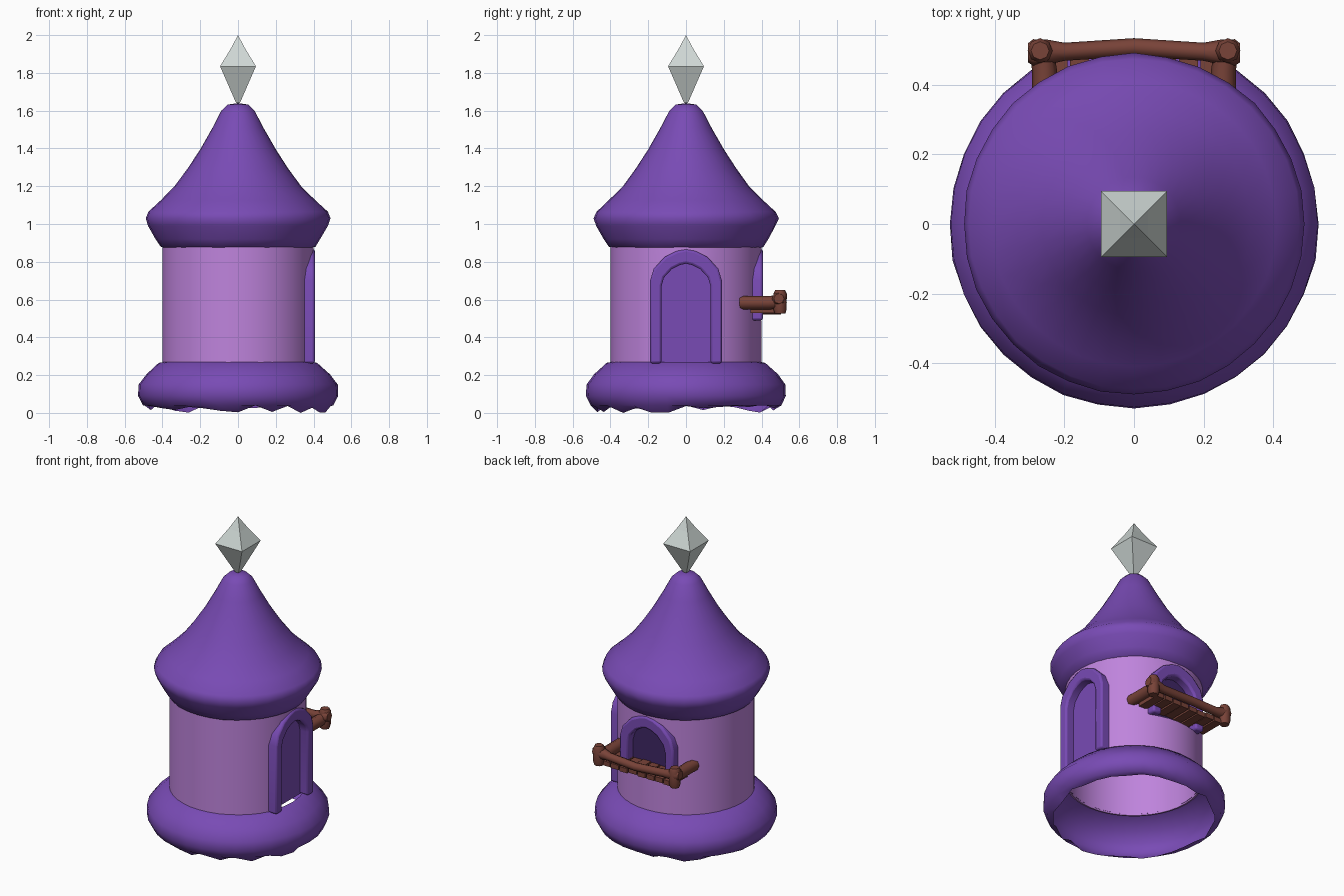
import bpy, bmesh, math, random
from mathutils import Vector

random.seed(4)
cube = bpy.data.objects.get("Cube")
if cube:
    bpy.data.objects.remove(cube, do_unlink=True)


def material(name, rgb):
    m = bpy.data.materials.new(name)
    m.use_nodes = True
    m.diffuse_color = (*rgb, 1)
    m.node_tree.nodes["Principled BSDF"].inputs["Base Color"].default_value = (*rgb, 1)
    return m


purple = material("purple", (0.19, 0.07, 0.46))
lilac = material("lilac", (0.52, 0.23, 0.72))
brown = material("brown", (0.19, 0.056, 0.04))
silver = material("silver", (0.62, 0.68, 0.66))
shadow = material("dark purple", (0.05, 0.02, 0.13))


def finish(obj, mat, angle=None):
    obj.data.materials.append(mat)
    if angle:
        bpy.ops.object.select_all(action='DESELECT')
        obj.select_set(True)
        bpy.context.view_layer.objects.active = obj
        bpy.ops.object.shade_smooth_by_angle(angle=math.radians(angle))
    return obj


def to_object(name, bm):
    bmesh.ops.remove_doubles(bm, verts=bm.verts, dist=0.0005)
    bmesh.ops.recalc_face_normals(bm, faces=bm.faces)
    mesh = bpy.data.meshes.new(name)
    bm.to_mesh(mesh)
    bm.free()
    obj = bpy.data.objects.new(name, mesh)
    bpy.context.collection.objects.link(obj)
    return obj


def lathe(name, profile, sides, start=0.0, rag=0.0, wobble=0.0, closed=False):
    """Revolve (radius, height) points; rag roughens the last ring."""
    bm = bmesh.new()
    rings = []
    for i, (r, z) in enumerate(profile):
        ring = []
        for k in range(sides):
            a = start + math.tau * k / sides
            rr = r * (1 + random.uniform(-wobble, wobble))
            zz = z + (random.uniform(-rag, rag) if i == len(profile) - 1 else 0)
            ring.append(bm.verts.new((rr * math.cos(a), rr * math.sin(a), zz)))
        rings.append(ring)
    pairs = list(zip(rings, rings[1:]))
    if closed:
        pairs.append((rings[-1], rings[0]))
    for p, q in pairs:
        for k in range(sides):
            n = (k + 1) % sides
            bm.faces.new((p[k], p[n], q[n], q[k]))
    return to_object(name, bm)


def arch(half, bottom, spring, top):
    """Open pointed-arch outline as (y, z) points, from foot to foot."""
    curve = [(1, 0), (0.9, 0.38), (0.58, 0.76), (0.25, 0.94)]
    side = [(half, bottom)] + [(half * u, spring + (top - spring) * v) for u, v in curve]
    return side + [(0, top)] + [(-y, z) for y, z in reversed(side)]


def prism(name, outline, x0, x1):
    bm = bmesh.new()
    face = bm.faces.new([bm.verts.new((x0, y, z)) for y, z in outline])
    out = bmesh.ops.extrude_face_region(bm, geom=[face])["geom"]
    bmesh.ops.translate(bm, vec=(x1 - x0, 0, 0),
                        verts=[g for g in out if isinstance(g, bmesh.types.BMVert)])
    return to_object(name, bm)


def arch_opening(name, wall, turn, bottom, panel_mat):
    """Cut a niche in the wall, then add its frame and recessed panel."""
    outer = arch(0.19, bottom, 0.70, 0.868)
    inner = arch(0.13, bottom, 0.67, 0.79)
    middle = arch(0.15, bottom, 0.68, 0.82)
    cutter = prism(name + "_cutter", middle, 0.2, 0.6)
    cutter.rotation_euler.z = turn
    cutter.hide_render = True
    cutter.hide_set(True)
    mod = wall.modifiers.new(name, 'BOOLEAN')
    mod.object = cutter
    mod.solver = 'EXACT'
    panel = prism(name + "_panel", middle, 0.335, 0.35)
    finish(panel, panel_mat)
    # frame ring between the two outlines
    outline = outer + inner[::-1]
    bm = bmesh.new()
    n = len(outer)
    loops = [[[bm.verts.new((x, y, z)) for y, z in o] for o in (outer, inner)]
             for x in (0.335, 0.407)]
    (bo, bi), (fo, fi) = loops
    for a, b in ((fo, fi), (bo, bi), (fo, bo), (fi, bi)):
        for k in range(n - 1):
            bm.faces.new((a[k], a[k + 1], b[k + 1], b[k]))
    for k in (0, n - 1):
        bm.faces.new((fo[k], fi[k], bi[k], bo[k]))
    frame = to_object(name + "_frame", bm)
    bevel = frame.modifiers.new("soft edges", 'BEVEL')
    bevel.width = 0.012
    bevel.segments = 2
    finish(frame, purple, 40)
    for o in (panel, frame):
        o.rotation_euler.z = turn


def log(name, points):
    """Tapered round log along (x, y, z, radius) points."""
    bm = bmesh.new()
    rings = []
    axis = (Vector(points[-1][:3]) - Vector(points[0][:3])).normalized()
    rot = axis.to_track_quat('Z', 'Y')
    for x, y, z, r in points:
        ring = []
        for k in range(8):
            a = math.tau * k / 8
            ring.append(bm.verts.new(Vector((x, y, z)) + rot @ Vector((r * math.cos(a), r * math.sin(a), 0))))
        rings.append(ring)
    for p, q in zip(rings, rings[1:]):
        for k in range(8):
            bm.faces.new((p[k], p[(k + 1) % 8], q[(k + 1) % 8], q[k]))
    bm.faces.new(rings[0])
    bm.faces.new(rings[-1])
    return finish(to_object(name, bm), brown, 50)


# Round wall, base skirt and roof
wall = lathe("wall", [(0.40, 0.26), (0.40, 0.88), (0.39, 0.88), (0.39, 0.26)], 40, closed=True)
finish(wall, lilac, 30)
base = lathe("base_skirt", [(0.39, 0.27), (0.42, 0.265), (0.485, 0.205), (0.527, 0.15),
                            (0.53, 0.09), (0.505, 0.04), (0.47, 0.022)], 32, rag=0.022, wobble=0.004)
finish(base, purple, 60)
roof = lathe("roof", [(0, 1.64), (0.055, 1.632), (0.088, 1.60), (0.135, 1.51), (0.20, 1.395),
                      (0.265, 1.295), (0.335, 1.20), (0.41, 1.125), (0.475, 1.065), (0.49, 1.03),
                      (0.475, 0.99), (0.435, 0.92), (0.41, 0.88), (0.385, 0.872)],
             32, rag=0.004, wobble=0.004)
finish(roof, purple, 60)

# Four-sided crystal on the tip
d = math.sqrt(2)
crystal = lathe("crystal_finial", [(0, 2.0), (0.04 * d, 1.925), (0.095 * d, 1.835),
                                   (0.012 * d, 1.645), (0, 1.635)], 4, start=math.pi / 4)
finish(crystal, silver)

# Door on the left side, balcony window at the back
arch_opening("door", wall, 0, 0.262, purple)
arch_opening("window", wall, math.pi / 2, 0.49, shadow)

# Balcony rails
log("balcony_front_rail", [(-0.305, 0.492, 0.605, 0.027), (-0.29, 0.493, 0.605, 0.038),
                           (-0.25, 0.494, 0.60, 0.036), (-0.2, 0.495, 0.592, 0.026),
                           (0, 0.508, 0.585, 0.026), (0.2, 0.495, 0.592, 0.026),
                           (0.25, 0.494, 0.60, 0.036), (0.29, 0.493, 0.605, 0.038),
                           (0.305, 0.492, 0.605, 0.027)])
for side, label in ((1, "left"), (-1, "right")):
    x = side * 0.257
    log(f"balcony_{label}_rail", [(x, 0.285, 0.583, 0.036), (x, 0.44, 0.583, 0.036),
                                  (x * 1.03, 0.5, 0.59, 0.034)])
    log(f"balcony_{label}_post", [(x * 1.05, 0.498, 0.525, 0.028), (x * 1.05, 0.498, 0.545, 0.034),
                                  (x * 1.05, 0.498, 0.63, 0.036), (x * 1.05, 0.498, 0.65, 0.026)])

# Balcony floor boards
boards = 8
for i in range(boards):
    w = 0.5 / boards
    x = -0.25 + w * (i + 0.5)
    bpy.ops.mesh.primitive_cube_add(size=1, location=(x, 0.42, 0.54 + random.uniform(-0.005, 0.005)))
    board = bpy.context.object
    board.name = f"balcony_board_{i + 1}"
    board.scale = (w * 0.88, 0.16 + random.uniform(-0.01, 0.01), 0.03)
    finish(board, brown)
